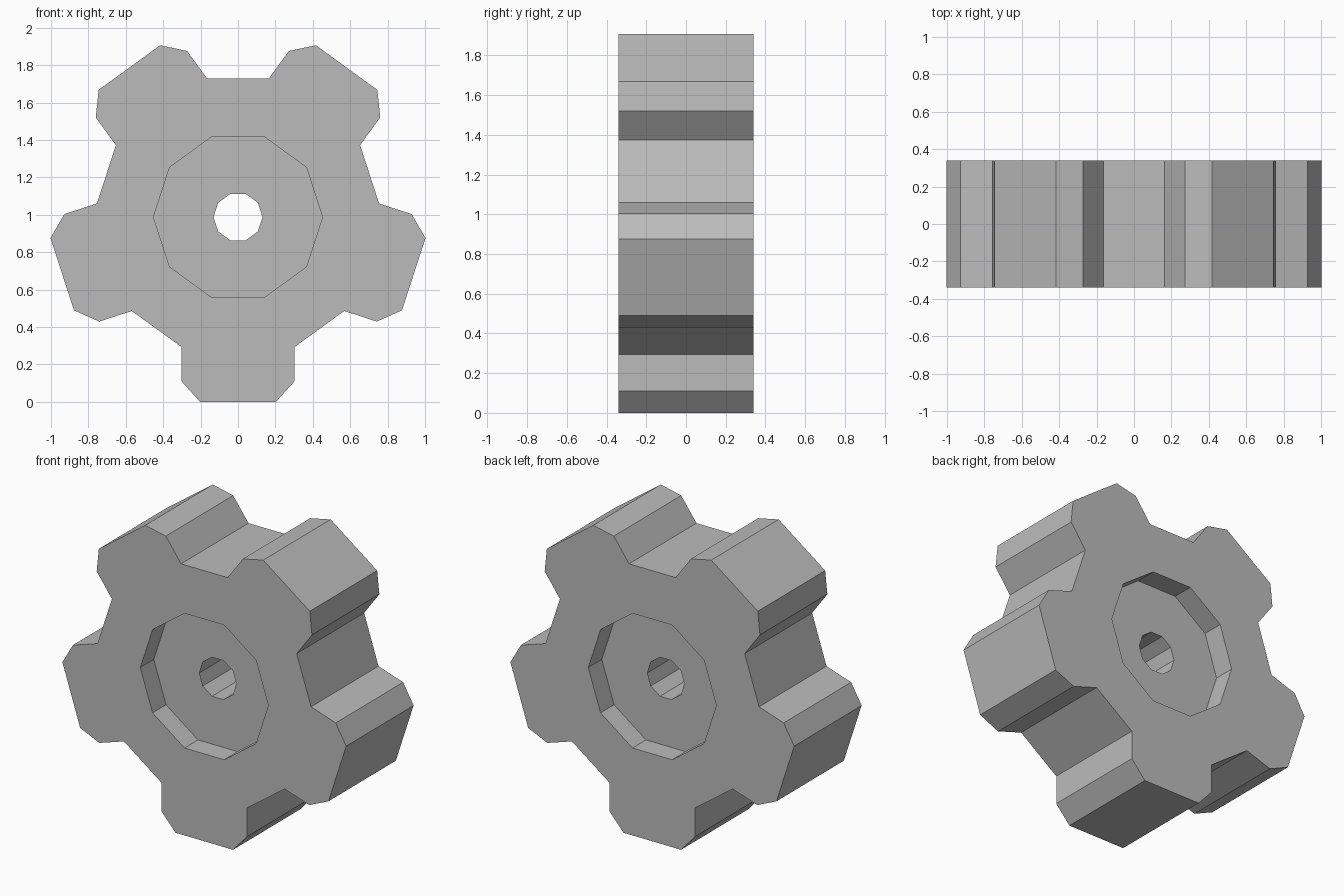
import bpy, bmesh
from math import cos, sin, tau

old = bpy.data.objects.get("Cube")
if old:
    bpy.data.objects.remove(old, do_unlink=True)

CENTRE_Z = 0.988     # height of the axis
HALF = 0.34          # half thickness
FLOOR = 0.204        # recess floors, measured from the middle plane
LOBES, SIDES = 5, 10

grey = bpy.data.materials.new("plain_grey")
grey.use_nodes = True
colour = (0.5, 0.5, 0.5, 1)
grey.diffuse_color = colour
grey.node_tree.nodes["Principled BSDF"].inputs["Base Color"].default_value = colour

# Outline: one chamfered lobe repeated around the axis
half_lobe = [(0.302, -0.695), (0.302, -0.878), (0.203, -0.988)]
lobe = [(-x, z) for x, z in half_lobe] + half_lobe[::-1]
outline = []
for k in range(LOBES):
    c, s = cos(tau * k / LOBES), sin(tau * k / LOBES)
    outline += [(x * c - z * s, x * s + z * c) for x, z in lobe]


def polygon(radius):
    return [(radius * cos(tau * i / SIDES), radius * sin(tau * i / SIDES))
            for i in range(SIDES)]


bm = bmesh.new()


def ring(points, y):
    return [bm.verts.new((x, y, z + CENTRE_Z)) for x, z in points]


def bridge(a, b):
    for i in range(len(a)):
        j = (i + 1) % len(a)
        bm.faces.new((a[i], a[j], b[j], b[i]))


def loop_edges(verts):
    return [bm.edges.get((v, verts[i - 1])) for i, v in enumerate(verts)]


# Both sides: outer edge, recess wall, recess floor
outers, rims, holes = [], [], []
for side in (-1, 1):
    outer = ring(outline, side * HALF)
    rim = ring(polygon(0.452), side * HALF)
    floor = ring(polygon(0.452), side * FLOOR)
    hole = ring(polygon(0.131), side * FLOOR)
    bridge(rim, floor)
    bridge(floor, hole)
    outers.append(outer)
    rims.append(rim)
    holes.append(hole)

# Outer wall and through hole
bridge(*outers)
bridge(*holes)

# Flat faces between the outline and the recess rim
for outer, rim, side in zip(outers, rims, (-1, 1)):
    bmesh.ops.triangle_fill(bm, edges=loop_edges(outer) + loop_edges(rim),
                            use_beauty=True, normal=(0, side, 0))

bmesh.ops.recalc_face_normals(bm, faces=bm.faces[:])
mesh = bpy.data.meshes.new("lobed_knob")
bm.to_mesh(mesh)
bm.free()
mesh.materials.append(grey)
knob = bpy.data.objects.new("lobed_knob", mesh)
bpy.context.collection.objects.link(knob)
